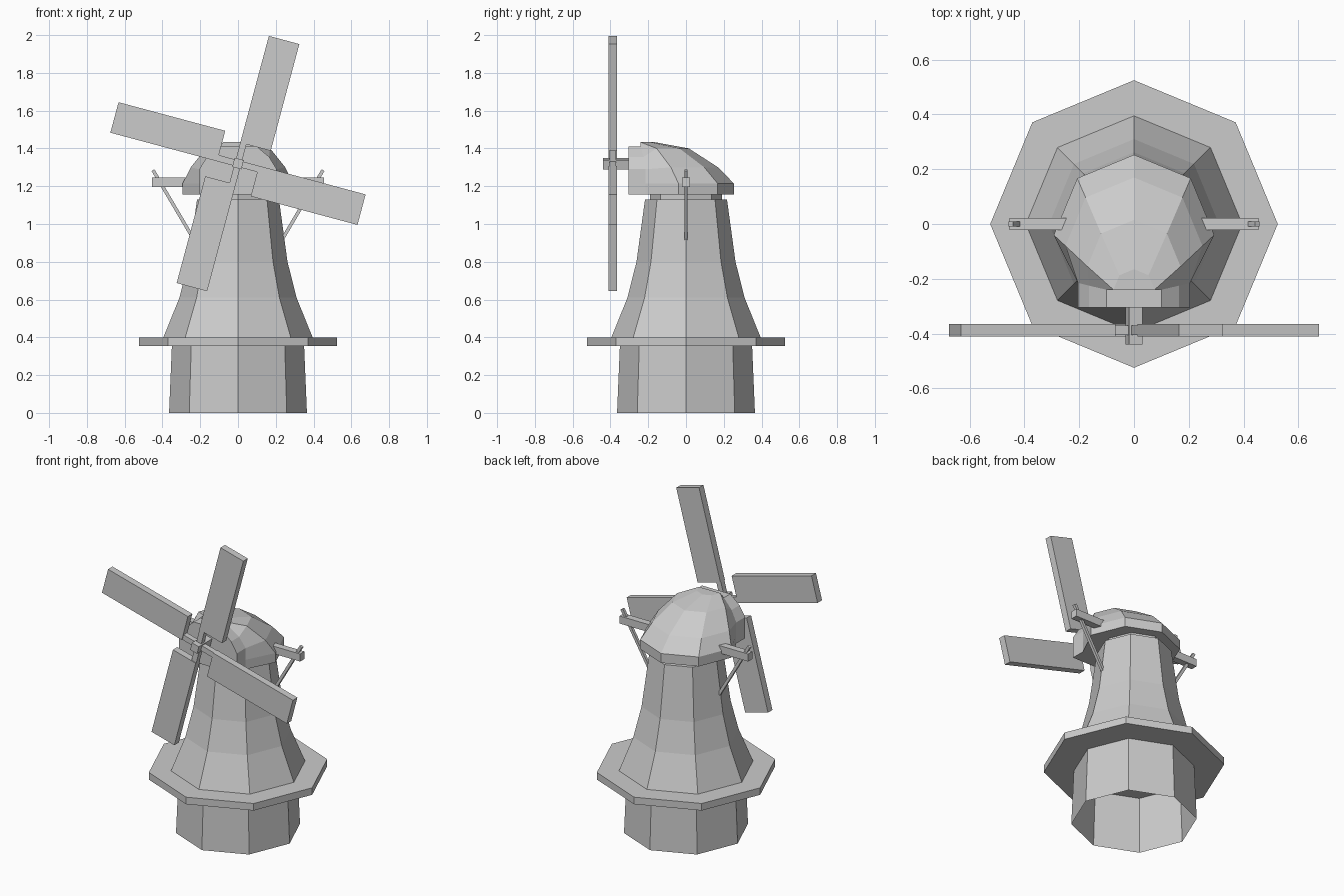
import bpy
import math
from mathutils import Matrix, Vector

old = bpy.data.objects.get("Cube")
if old:
    bpy.data.objects.remove(old, do_unlink=True)

grey = bpy.data.materials.new("light grey")
grey.use_nodes = True
colour = (0.6, 0.6, 0.6, 1)
grey.diffuse_color = colour
grey.node_tree.nodes["Principled BSDF"].inputs["Base Color"].default_value = colour


def add(name, verts, faces):
    mesh = bpy.data.meshes.new(name)
    mesh.from_pydata([tuple(v) for v in verts], [], faces)
    mesh.materials.append(grey)
    obj = bpy.data.objects.new(name, mesh)
    bpy.context.collection.objects.link(obj)
    return obj


def octagon(name, profile, bottom=True, top=True):
    """Eight-sided solid from (radius, height) pairs, with corners on the axes."""
    verts = [(r * math.cos(i * math.pi / 4), r * math.sin(i * math.pi / 4), z)
             for r, z in profile for i in range(8)]
    faces = [(k + i, k + (i + 1) % 8, k + 8 + (i + 1) % 8, k + 8 + i)
             for k in range(0, 8 * (len(profile) - 1), 8) for i in range(8)]
    if bottom:
        faces.append(tuple(reversed(range(8))))
    if top:
        faces.append(tuple(range(len(verts) - 8, len(verts))))
    return add(name, verts, faces)


def box(name, low, high, matrix=Matrix()):
    verts = [matrix @ Vector((x, y, z)) for z in (low[2], high[2])
             for y in (low[1], high[1]) for x in (low[0], high[0])]
    faces = [(0, 2, 3, 1), (4, 5, 7, 6), (0, 1, 5, 4),
             (2, 6, 7, 3), (0, 4, 6, 2), (1, 3, 7, 5)]
    return add(name, verts, faces)


# Tower: open base, gallery, flared body and neck
octagon("base", [(0.365, 0), (0.35, 0.355)], bottom=False, top=False)
octagon("gallery", [(0.525, 0.355), (0.525, 0.4)])
octagon("tower", [(0.395, 0.4), (0.31, 0.61), (0.262, 0.8), (0.217, 1.13)], bottom=False)
octagon("neck", [(0.19, 1.12), (0.19, 1.16)])

# Rear hood: half rings that shrink and slide forward (radius, centre y, z)
rings = [(0.293, -0.04, 1.155), (0.293, -0.04, 1.215), (0.25, -0.08, 1.3),
         (0.17, -0.155, 1.4), (0.075, -0.24, 1.433)]
verts = [(r * math.cos(i * math.pi / 4), y + r * math.sin(i * math.pi / 4), z)
         for r, y, z in rings for i in range(5)]
faces = [(k + i, k + i + 1, k + i + 6, k + i + 5)
         for k in range(0, 20, 5) for i in range(4)]
faces += [(20, 21, 22, 23, 24), (4, 3, 2, 1, 0)]
add("hood", verts, faces)

# Front housing: arch sections lofted from the hood edge to the flat front
arch = [(0.205, 1.155), (0.205, 1.215), (0.205, 1.29), (0.165, 1.355), (0.1, 1.41)]
right_edge = [(r, y, z) for r, y, z in rings]
middle = [(x, y, z) for (x, z), y in zip(arch, (-0.215, -0.215, -0.215, -0.225, -0.24))]
front = [(x, -0.305, z) for x, z in arch]
verts = []
for half in (right_edge, middle, front):
    verts += half + [(-x, y, z) for x, y, z in reversed(half)]
faces = [(k + i, k + i + 1, k + i + 11, k + i + 10)
         for k in (0, 10) for i in range(9)]
faces += [tuple(range(20, 30)), (0, 10, 19, 9), (10, 20, 29, 19)]
add("front_housing", verts, faces)

# Axle and four sails, all turned together about the hub
hub = Matrix.Translation((0, 0, 1.32))
tilt = math.radians(15)
box("axle", (-0.025, -0.44, -0.025), (0.025, -0.28, 0.025),
    hub @ Matrix.Rotation(tilt, 4, 'Y'))
for n in range(4):
    turn = hub @ Matrix.Rotation(tilt + n * math.pi / 2, 4, 'Y')
    box(f"sail_arm_{n + 1}", (-0.017, -0.405, 0), (0.017, -0.37, 0.12), turn)
    box(f"sail_{n + 1}", (-0.017, -0.41, 0.11), (0.15, -0.365, 0.695), turn)

# Side beams with slanted braces
for name, s in (("left", 1), ("right", -1)):
    xs = sorted((s * 0.2, s * 0.455))
    box(f"{name}_beam", (xs[0], -0.022, 1.197), (xs[1], 0.022, 1.245))
    foot, head = Vector((s * 0.235, 0, 0.92)), Vector((s * 0.45, 0, 1.285))
    lean = (head - foot).to_track_quat('Z', 'Y').to_matrix().to_4x4()
    box(f"{name}_brace", (-0.009, -0.009, 0), (0.009, 0.009, (head - foot).length),
        Matrix.Translation(foot) @ lean)

# Consistent outward normals on the housing
import bmesh
for obj_name in ("front_housing", "hood"):
    mesh = bpy.data.objects[obj_name].data
    bm = bmesh.new()
    bm.from_mesh(mesh)
    bmesh.ops.recalc_face_normals(bm, faces=bm.faces)
    bm.to_mesh(mesh)
    bm.free()
